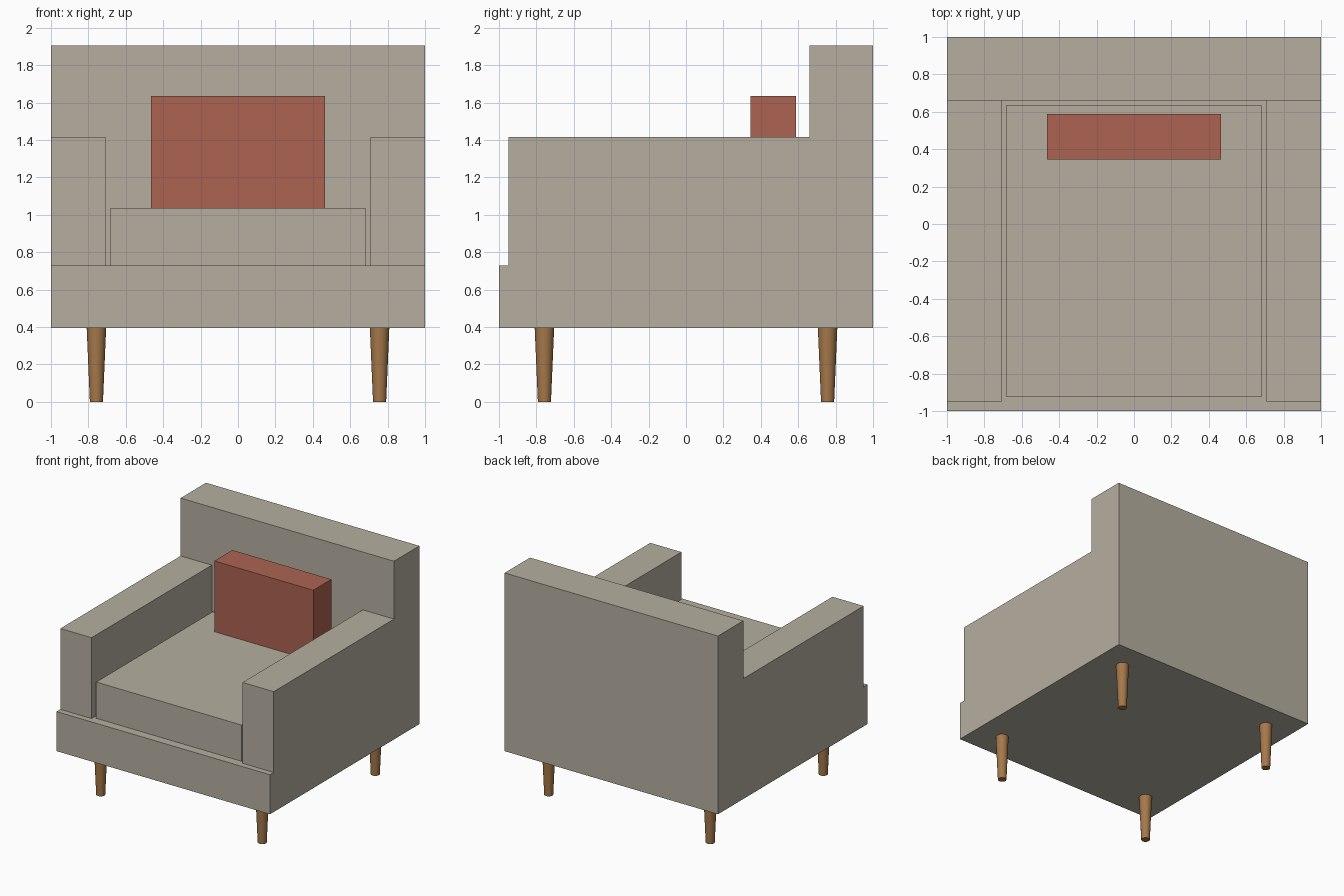
import bpy
import math

cube = bpy.data.objects.get("Cube")
if cube:
    bpy.data.objects.remove(cube, do_unlink=True)


def material(name, rgb):
    mat = bpy.data.materials.new(name)
    mat.use_nodes = True
    color = (*rgb, 1.0)
    mat.diffuse_color = color
    bsdf = next(n for n in mat.node_tree.nodes if n.type == "BSDF_PRINCIPLED")
    bsdf.inputs["Base Color"].default_value = color
    return mat


fabric = material("beige_fabric", (0.468, 0.429, 0.352))
red = material("rust_red_fabric", (0.413, 0.127, 0.084))
wood = material("brown_wood", (0.38, 0.19, 0.07))


def box(name, low, high, mat):
    """Box between two opposite corners."""
    centre = [(a + b) / 2 for a, b in zip(low, high)]
    bpy.ops.mesh.primitive_cube_add(size=1, location=centre)
    obj = bpy.context.object
    obj.name = name
    obj.scale = [b - a for a, b in zip(low, high)]
    bpy.ops.object.transform_apply(location=False, rotation=False, scale=True)
    obj.data.materials.append(mat)
    return obj


BASE, DECK, BACK_Y = 0.395, 0.73, 0.66

# Upholstered body
box("base", (-1, -1, BASE), (1, 1, DECK), fabric)
box("backrest", (-1, BACK_Y, DECK), (1, 1, 1.905), fabric)
box("right_arm", (-1, -0.95, DECK), (-0.708, BACK_Y, 1.415), fabric)
box("left_arm", (0.708, -0.95, DECK), (1, BACK_Y, 1.415), fabric)

# Loose cushions
box("seat_cushion", (-0.682, -0.925, DECK), (0.682, 0.635, 1.037), fabric)
box("throw_pillow", (-0.464, 0.345, 1.037), (0.464, 0.587, 1.636), red)

# Tapered round legs
for side, x in (("right", -0.757), ("left", 0.757)):
    for end, y in (("front", -0.757), ("back", 0.757)):
        bpy.ops.mesh.primitive_cone_add(vertices=24, radius1=0.035, radius2=0.052,
                                        depth=BASE, location=(x, y, BASE / 2))
        leg = bpy.context.object
        leg.name = f"{end}_{side}_leg"
        leg.data.materials.append(wood)
        bpy.ops.object.shade_smooth_by_angle(angle=math.radians(40))
